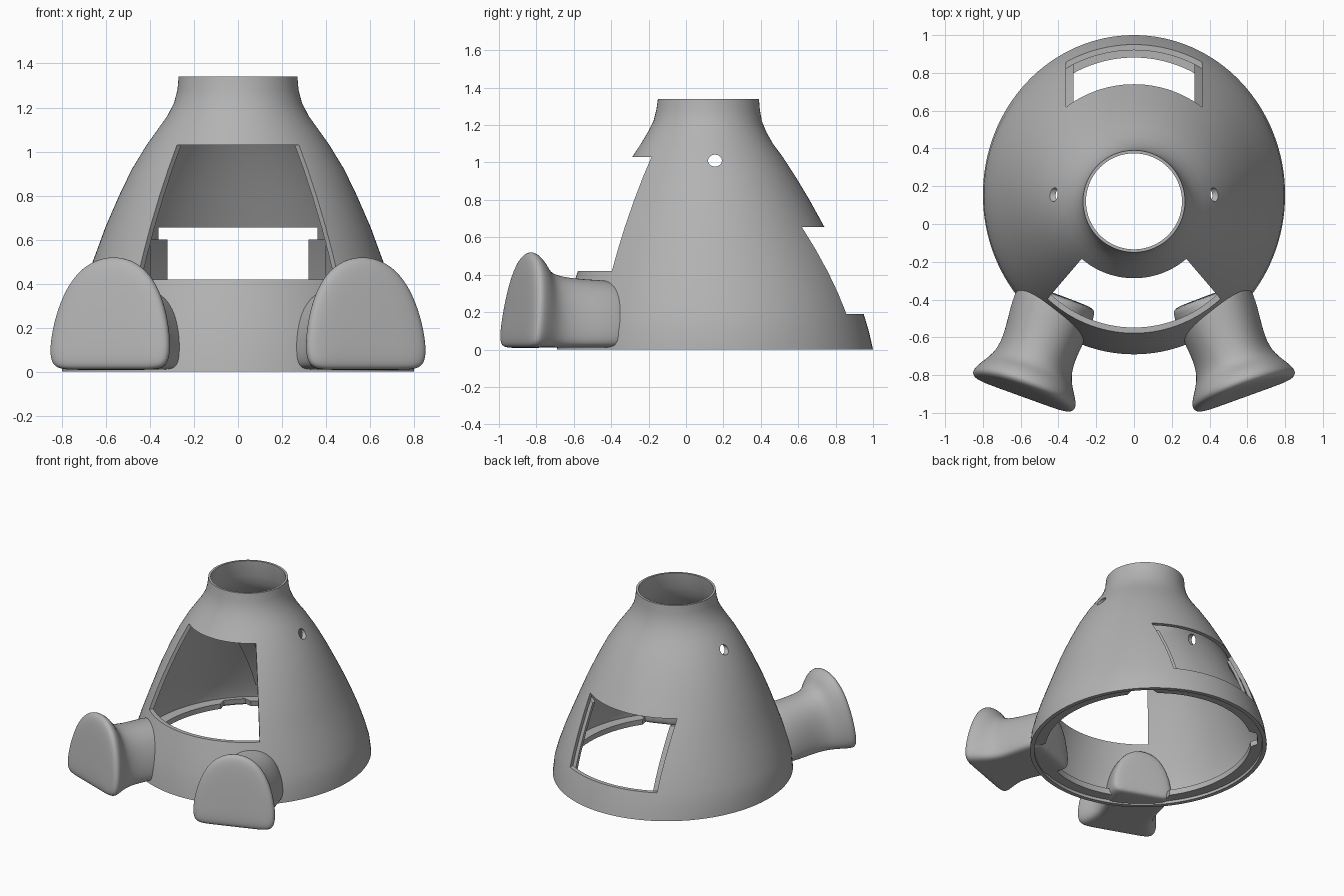
import bpy, bmesh, math
from mathutils import Vector

old = bpy.data.objects.get("Cube")
if old:
    bpy.data.objects.remove(old, do_unlink=True)

grey = bpy.data.materials.new("plain grey")
grey.use_nodes = True
grey.diffuse_color = (0.45, 0.45, 0.45, 1)
grey.node_tree.nodes["Principled BSDF"].inputs["Base Color"].default_value = (0.45, 0.45, 0.45, 1)

# Shell outline: height, half width, half depth, centre y
OUTLINE = [
    (0, .80, .845, .155), (.10, .795, .825, .152), (.19, .772, .80, .15),
    (.30, .735, .765, .147), (.42, .69, .72, .142), (.54, .645, .668, .136),
    (.655, .603, .61, .13), (.80, .54, .535, .125), (.92, .482, .467, .121),
    (1.03, .415, .402, .115), (1.10, .365, .353, .112), (1.16, .322, .318, .113),
    (1.22, .291, .29, .116), (1.28, .275, .277, .118), (1.34, .27, .27, .12),
]


def outline_at(z):
    for a, b in zip(OUTLINE, OUTLINE[1:]):
        if z <= b[0]:
            f = (z - a[0]) / (b[0] - a[0])
            return [p + (q - p) * f for p, q in zip(a, b)]
    return OUTLINE[-1]


def make(name, bm):
    bmesh.ops.recalc_face_normals(bm, faces=bm.faces)
    me = bpy.data.meshes.new(name)
    bm.to_mesh(me)
    bm.free()
    ob = bpy.data.objects.new(name, me)
    bpy.context.collection.objects.link(ob)
    me.materials.append(grey)
    return ob


def loft(bm, rings, closed=False):
    """Skin a list of point rings; close into a loop or cap both ends."""
    rows = [[bm.verts.new(p) for p in r] for r in rings]
    n = len(rows[0])
    pairs = list(zip(rows, rows[1:]))
    if closed:
        pairs.append((rows[-1], rows[0]))
    else:
        bm.faces.new(rows[0])
        bm.faces.new(rows[-1])
    for a, b in pairs:
        for i in range(n):
            j = (i + 1) % n
            bm.faces.new((a[i], a[j], b[j], b[i]))


def activate(ob):
    bpy.ops.object.select_all(action='DESELECT')
    ob.select_set(True)
    bpy.context.view_layer.objects.active = ob


def cut(ob, cutter):
    cutter.hide_render = True
    m = ob.modifiers.new("cut", 'BOOLEAN')
    m.operation, m.solver, m.object = 'DIFFERENCE', 'EXACT', cutter
    activate(ob)
    bpy.ops.object.modifier_apply(modifier=m.name)
    bpy.data.objects.remove(cutter, do_unlink=True)


def prism(name, plan, z0, z1):
    bm = bmesh.new()
    loft(bm, [[(x, y, z) for x, y in plan] for z in (z0, z1)])
    return make(name, bm)


# Conical shell with a thin wall and a notched ledge inside the base
SIDES = 128
WALL = .03


def ring(z, inset, ledge=False):
    _, sx, sy, cy = outline_at(z)
    pts = []
    for i in range(SIDES):
        a = math.tau * i / SIDES
        d = inset
        if ledge and abs((a % (math.pi / 2)) - math.pi / 4) < .11:
            d = inset - .045
        pts.append((math.cos(a) * (sx - d), cy + math.sin(a) * (sy - d), z))
    return pts


rings = [ring(r[0], 0) for r in OUTLINE]
rings += [ring(r[0], .016 if r[0] > 1.2 else WALL) for r in reversed(OUTLINE[1:])]
rings += [ring(.06, WALL), ring(.06, .105, True), ring(.02, .105, True),
          ring(.02, WALL), ring(0, WALL)]
bm = bmesh.new()
loft(bm, rings, closed=True)
shell = make("conical_shell", bm)

# Front doorway: wedge opening radiating from the centre
s, c = 1.6 * math.sin(math.radians(40.5)), 1.6 * math.cos(math.radians(40.5))
cut(shell, prism("doorway_cutter", [(0, .14), (-s, .14 - c), (s, .14 - c)], .42, 1.03))

# Back window
cut(shell, prism("window_cutter", [(-.36, .3), (.36, .3), (.36, 1.3), (-.36, 1.3)], .19, .655))

# Round hole through both sides
bm = bmesh.new()
loft(bm, [[(x, .155 + .037 * math.cos(math.tau * i / 24), 1.01 + .032 * math.sin(math.tau * i / 24))
           for i in range(24)] for x in (-1, 1)])
cut(shell, make("hole_cutter", bm))
activate(shell)
bpy.ops.object.shade_smooth_by_angle(angle=math.radians(30))


# Retaining strips inside the window's side edges
def wall_y(x, z, inset):
    _, sx, sy, cy = outline_at(z)
    return cy + (sy - inset) * math.sqrt(1 - (x / (sx - inset)) ** 2)


for side, label in ((1, "left"), (-1, "right")):
    bm = bmesh.new()
    sections = []
    for k in range(9):
        z = .17 + .43 * k / 8
        sections.append([(side * x, wall_y(x, z, d), z)
                         for x, d in ((.32, .028), (.40, .028), (.40, .052), (.32, .052))])
    loft(bm, sections)
    strip = make("window_strip_" + label, bm)
    activate(strip)
    bpy.ops.object.shade_smooth_by_angle(angle=math.radians(30))

# Flared feet: arch section lofted along an axis turned outward
ARCH = [(0, 0), (.5, 0), (.86, 0), (.99, .06), (1.02, .2), (.97, .42),
        (.84, .66), (.63, .86), (.34, .98), (0, 1.02)]
ARCH += [(-x, h) for x, h in reversed(ARCH[1:-1])]
# Distance along axis, half width, bottom, top
STATIONS = [(-.56, .19, .03, .34), (-.54, .215, .01, .365), (-.42, .218, .01, .37),
            (-.28, .198, .01, .38), (-.17, .205, .01, .405), (-.08, .255, .01, .475),
            (-.025, .287, .008, .52), (.005, .283, .012, .515),
            (.022, .25, .04, .475), (.026, .13, .13, .33)]

for side, label in ((1, "left"), (-1, "right")):
    axis = Vector((side * .34, -.94, 0))
    across = Vector((side * .94, .34, 0))
    start = Vector((side * .59, -.90, 0))
    bm = bmesh.new()
    sections = []
    for t, w, z0, z1 in STATIONS:
        row = []
        for u, h in ARCH:
            z = z0 + (z1 - z0) * h
            lean = .06 * z / .5 if t > -.1 else 0
            p = start + axis * (t - lean) + across * (u * w)
            row.append((p.x, p.y, z))
        sections.append(row)
    loft(bm, sections)
    foot = make("foot_" + label, bm)
    m = foot.modifiers.new("smooth", 'SUBSURF')
    m.levels = m.render_levels = 2
    activate(foot)
    bpy.ops.object.modifier_apply(modifier=m.name)
    bpy.ops.object.shade_smooth_by_angle(angle=math.radians(40))
